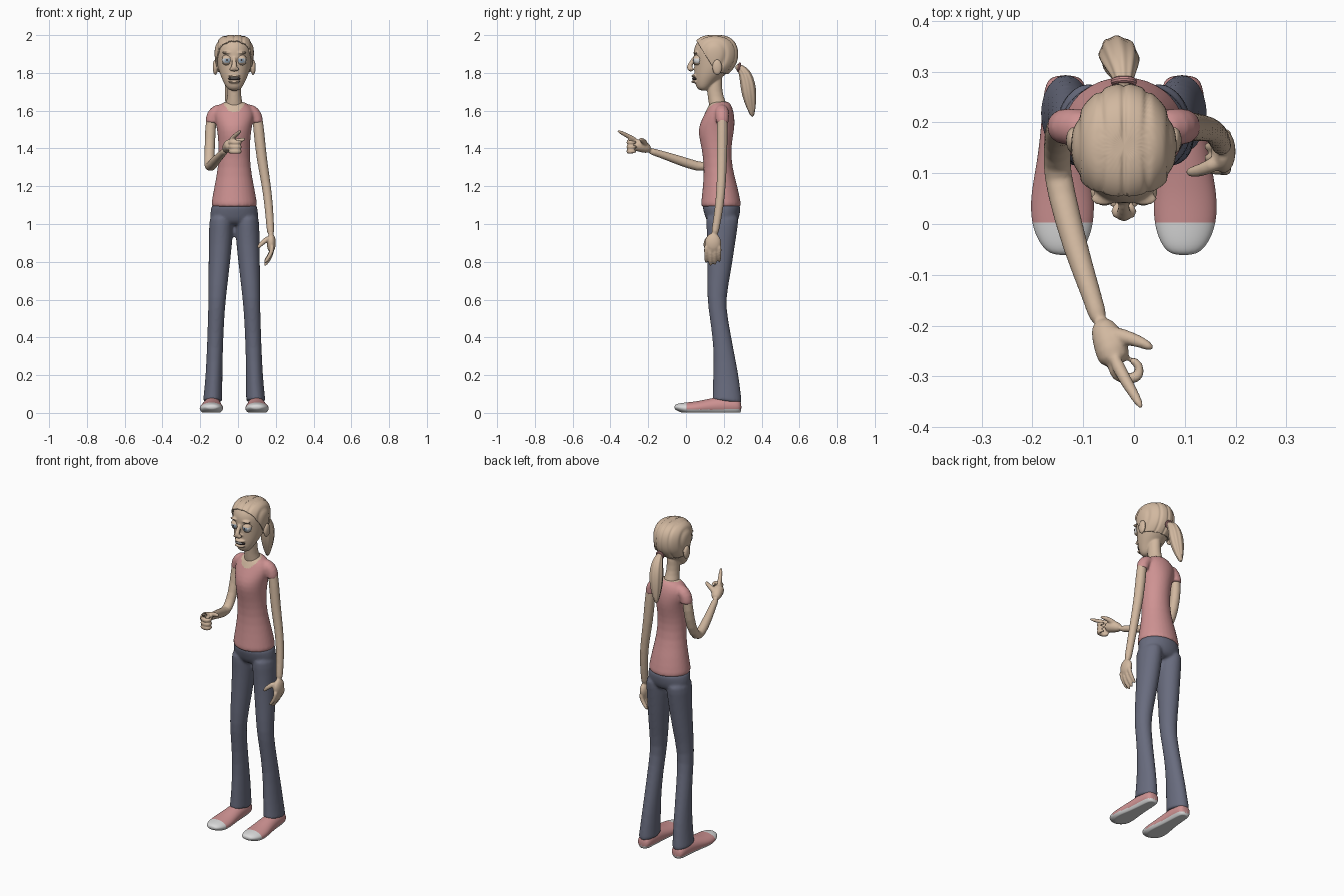
import bpy, bmesh, math
from mathutils import Vector

if "Cube" in bpy.data.objects:
    bpy.data.objects.remove(bpy.data.objects["Cube"], do_unlink=True)

MID = -0.02  # the body's plane of symmetry


def material(name, red, green, blue):
    mat = bpy.data.materials.new(name)
    mat.use_nodes = True
    mat.diffuse_color = (red, green, blue, 1)
    mat.node_tree.nodes["Principled BSDF"].inputs["Base Color"].default_value = (red, green, blue, 1)
    return mat


skin = material("beige skin", .64, .48, .35)
rose = material("dusty rose", .62, .29, .29)
denim = material("grey blue denim", .14, .15, .21)
white = material("off white", .7, .7, .7)
iris = material("pale blue", .3, .4, .5)
dark = material("dark brown", .04, .03, .03)


def finish(name, bm, mat, levels=1):
    mesh = bpy.data.meshes.new(name)
    bmesh.ops.recalc_face_normals(bm, faces=bm.faces)
    for face in bm.faces:
        face.smooth = True
    bm.to_mesh(mesh)
    bm.free()
    mesh.materials.append(mat)
    obj = bpy.data.objects.new(name, mesh)
    bpy.context.collection.objects.link(obj)
    if levels:
        obj.modifiers.new("Subdivision", "SUBSURF").levels = levels
        obj.modifiers["Subdivision"].render_levels = levels
    return obj


def skin_rings(name, rings, mat, levels=1):
    bm = bmesh.new()
    loops = [[bm.verts.new(co) for co in ring] for ring in rings]
    count = len(loops[0])
    for lower, upper in zip(loops, loops[1:]):
        for i in range(count):
            j = (i + 1) % count
            bm.faces.new((lower[i], lower[j], upper[j], upper[i]))
    bm.faces.new(loops[0])
    bm.faces.new(loops[-1])
    return finish(name, bm, mat, levels)


def angles(sides):
    return [math.tau * i / sides for i in range(sides)]


def loft(name, sections, mat, along_y=False, sides=16, levels=1, tilt=0):
    """Sections are (station, x, low, high, half width); the tilt is for the last one."""
    rings = []
    for n, (station, x, low, high, half) in enumerate(sections):
        ring = []
        for a in angles(sides):
            depth = (low + high) / 2 + (high - low) / 2 * math.sin(a)
            side = x + half * math.cos(a)
            slope = tilt * math.sin(a) if n == len(sections) - 1 else 0
            ring.append((side, station, depth) if along_y else (side, depth, station + slope))
        rings.append(ring)
    return skin_rings(name, rings, mat, levels)


def tube(name, path, mat, sides=12, ridge=0):
    points = [Vector(p[:3]) for p in path]
    span = (points[-1] - points[0]).normalized()
    ref = Vector((1, 0, 0)) if abs(span.x) < .7 else Vector((0, 0, 1))
    rings = []
    for i, p in enumerate(path):
        ahead = points[min(i + 1, len(points) - 1)] - points[max(i - 1, 0)]
        u = ahead.cross(ref).normalized()
        v = ahead.cross(u).normalized()
        rings.append([points[i] + (u * math.cos(a) + v * math.sin(a)) * p[3]
                      * (1 + ridge * math.cos(a * sides / 4)) for a in angles(sides)])
    return skin_rings(name, rings, mat)


def ball(name, center, size, mat):
    bm = bmesh.new()
    bmesh.ops.create_uvsphere(bm, u_segments=24, v_segments=16, radius=1)
    for v in bm.verts:  # poles point forwards
        v.co = Vector((v.co.x * size[0], -v.co.z * size[1], v.co.y * size[2])) + Vector(center)
    return finish(name, bm, mat, 0)


def bake(objs):
    bpy.ops.object.select_all(action="DESELECT")
    for obj in objs:
        obj.select_set(True)
    bpy.context.view_layer.objects.active = objs[0]
    bpy.ops.object.convert(target="MESH")


def fuse(name, objs, mat, voxel):
    bake(objs)
    bpy.ops.object.join()
    obj = bpy.context.object
    obj.name = name
    remesh = obj.modifiers.new("Remesh", "REMESH")
    remesh.mode, remesh.voxel_size, remesh.use_smooth_shade = "VOXEL", voxel, True
    obj.modifiers.new("Smooth", "SMOOTH").iterations = 3
    bake([obj])
    obj.data.materials.clear()
    obj.data.materials.append(mat)
    return obj


def paint(obj, mat, rule):
    obj.data.materials.append(mat)
    for poly in obj.data.polygons:
        if rule(poly.center):
            poly.material_index = len(obj.data.materials) - 1


# Shirt with cap sleeves and a round neckline
parts = [loft("torso", [(z, MID, low, high, half) for z, low, high, half in (
    (1.085, .076, .296, .126), (1.1, .076, .295, .126), (1.2, .088, .275, .107),
    (1.3, .095, .245, .087), (1.4, .082, .24, .084), (1.47, .064, .252, .089),
    (1.52, .066, .26, .096), (1.57, .09, .258, .11), (1.61, .11, .25, .105),
    (1.64, .125, .235, .07), (1.65, .14, .22, .04))], rose)]
for s in (-1, 1):
    parts.append(tube("sleeve", [(MID + s * x, y, z, r) for x, y, z, r in (
        (.05, .185, 1.605, .034), (.09, .19, 1.6, .04), (.115, .192, 1.575, .037),
        (.118, .192, 1.54, .036), (.118, .192, 1.535, .035))], rose))
shirt = fuse("shirt", parts, rose, .007)
paint(shirt, skin, lambda c: c.z > 1.58 and math.hypot((c.x - MID) / .056, (c.y - .16) / .057) < 1)

# Jeans
parts = [loft("hips", [(z, MID, low, high, half) for z, low, high, half in (
    (1.11, .085, .288, .12), (1.09, .085, .291, .124), (1.05, .095, .288, .132),
    (1.01, .11, .275, .125), (.99, .14, .25, .09))], denim)]
for s in (-1, 1):
    parts.append(loft("leg", [(z, MID + s * x, low, high, half) for z, x, low, high, half in (
        (1.06, .068, .1, .285, .06), (1, .069, .105, .278, .066), (.9, .072, .113, .262, .063),
        (.75, .082, .113, .24, .056), (.6, .091, .11, .21, .047), (.5, .096, .126, .222, .044),
        (.35, .102, .146, .25, .043), (.2, .107, .143, .28, .045), (.1, .112, .14, .292, .05),
        (.065, .114, .137, .297, .052), (.06, .114, .137, .297, .052))], denim, tilt=-.018))
fuse("jeans", parts, denim, .008)

# Shoes with white soles and toe caps
for s, side in ((1, "left"), (-1, "right")):
    shoe = loft(side + "_shoe", [(y, MID + s * x, low, high, half) for y, x, low, high, half in (
        (-.062, .118, .02, .04, .022), (-.045, .119, .01, .05, .045), (0, .121, -.01, .056, .064),
        (.06, .121, -.012, .062, .064), (.12, .118, -.012, .076, .054), (.2, .116, -.012, .09, .047),
        (.27, .115, -.01, .085, .044), (.294, .115, 0, .06, .028))], rose, True, levels=2)
    bake([shoe])
    for v in shoe.data.vertices:
        v.co.z = max(v.co.z, .002)
    paint(shoe, white, lambda c: c.z < .018 or c.y < .008)

# Left arm hanging, with relaxed fingers
parts = [tube("arm", [(.098, .192, 1.6, .028), (.11, .192, 1.5, .03), (.124, .19, 1.35, .029),
                      (.148, .188, 1.22, .025), (.163, .178, 1.1, .024), (.171, .158, .98, .021),
                      (.174, .15, .94, .02)], skin),
         ball("palm", (.176, .143, .9), (.024, .043, .052), skin),
         tube("thumb", [(.17, .125, .93, .017), (.14, .108, .91, .014),
                        (.115, .102, .888, .012), (.104, .102, .87, .007)], skin)]
for i in range(4):
    y, drop = .107 + .023 * i, .015 * abs(i - 1.3)
    parts.append(tube("finger", [(.182, y, .89, .013), (.18, y, .845 + drop / 2, .012),
                                 (.16, y, .8 + drop, .011), (.138, y, .772 + drop, .008)], skin))
fuse("left_arm", parts, skin, .005)

# Right arm bent forwards, with a pointing hand
parts = [tube("arm", [(-.137, .192, 1.6, .028), (-.147, .19, 1.5, .03), (-.15, .165, 1.38, .028),
                      (-.153, .12, 1.305, .028), (-.146, .07, 1.3, .029), (-.115, -.05, 1.342, .026),
                      (-.08, -.15, 1.375, .019), (-.066, -.2, 1.39, .02)], skin),
         tube("palm", [(-.068, -.19, 1.39, .019), (-.055, -.215, 1.405, .032),
                       (-.042, -.25, 1.418, .036), (-.036, -.28, 1.42, .03)], skin),
         tube("index", [(-.04, -.26, 1.44, .015), (-.022, -.3, 1.462, .013),
                        (0, -.335, 1.48, .011), (.017, -.366, 1.496, .007)], skin),
         tube("thumb", [(-.05, -.215, 1.415, .018), (-.02, -.222, 1.435, .016),
                        (.015, -.232, 1.445, .012), (.04, -.247, 1.45, .008)], skin)]
for i in range(3):
    z = 1.432 - .024 * i
    parts.append(tube("finger", [(-.045, -.27, z, .013), (-.035, -.303, z, .013), (-.005, -.306, z, .013),
                                 (.012, -.3, z, .012), (.012, -.275, z, .01), (-.01, -.265, z, .008)], skin))
fuse("right_arm", parts, skin, .005)

# Head with neck, nose, ears and lips
skull = [(z, MID, low, high, half) for z, low, high, half in (
    (1.706, .075, .108, .022), (1.72, .054, .13, .042), (1.755, .046, .165, .06),
    (1.79, .043, .21, .076), (1.83, .042, .25, .088), (1.87, .04, .268, .094),
    (1.92, .036, .27, .097), (1.96, .052, .255, .088), (1.984, .08, .225, .066), (1.993, .12, .185, .03))]
parts = [loft("skull", skull, skin, levels=2),
         loft("neck", [(z, MID, low, high, half) for z, low, high, half in (
             (1.8, .11, .2, .036), (1.73, .107, .188, .036), (1.67, .115, .2, .037),
             (1.63, .12, .22, .048), (1.59, .13, .21, .05))], skin),
         tube("nose", [(MID, y, z, r) for y, z, r in (
             (.045, 1.885, .01), (.03, 1.855, .012), (.012, 1.828, .018), (.035, 1.808, .014))], skin)]
for s in (-1, 1):
    parts += [ball("ear", (MID + s * .1, .165, 1.83), (.014, .026, .042), skin),
              ball("nostril", (MID + s * .014, .025, 1.82), (.011, .015, .01), skin),
              ball("brow", (MID + s * .04, .05, 1.907), (.027, .014, .006), skin)]
for z in (1.784, 1.754):
    parts.append(ball("lip", (MID, .045, z), (.032, .018, .008), skin))
fuse("head", parts, skin, .005)
ball("mouth", (MID, .05, 1.769), (.032, .017, .01), dark)
ball("teeth", (MID, .049, 1.772), (.025, .018, .006), white)

# Eyes with painted irises and heavy upper lids
for s, side in ((1, "left"), (-1, "right")):
    center = Vector((MID + s * .038, .064, 1.868))
    eye = ball(side + "_eye", center, (.026, .026, .026), white)
    paint(eye, iris, lambda c: (center.y - c.y) > .0225)
    paint(eye, dark, lambda c: (center.y - c.y) > .025)
    lid = ball(side + "_eyelid", center, (.029, .029, .029), skin)
    for sign in (1, -1):
        rim = lid.copy()
        rim.data = lid.data.copy()
        rim.name = side + ("_upper_lid" if sign > 0 else "_lower_lid")
        bpy.context.collection.objects.link(rim)
        bm = bmesh.new()
        bm.from_mesh(rim.data)
        bmesh.ops.bisect_plane(bm, geom=bm.verts[:] + bm.edges[:] + bm.faces[:], clear_inner=True,
                               plane_co=center + Vector((0, 0, .009 if sign > 0 else -.016)),
                               plane_no=(0, 0, sign))
        bm.to_mesh(rim.data)
        bm.free()
    bpy.data.objects.remove(lid)

# Combed-back hair cap with grooves
hair = loft("hair", skull, skin, sides=32, levels=2)
bake([hair])
bm = bmesh.new()
bm.from_mesh(hair.data)
bm.normal_update()
for v, normal in [(v, v.normal.copy()) for v in bm.verts]:
    v.co += normal * (.009 - .005 * abs(math.cos((v.co.x - MID) * 75)) ** 14)
for point, direction in (((0, .06, 1.962), (0, .12, .075)), ((0, .14, 1.81), (0, .2, 1))):
    bmesh.ops.bisect_plane(bm, geom=bm.verts[:] + bm.edges[:] + bm.faces[:], clear_inner=True,
                           plane_co=point, plane_no=direction)
bm.to_mesh(hair.data)
bm.free()
hair.modifiers.new("Solidify", "SOLIDIFY").thickness = .008

# Ponytail and its band
tube("ponytail", [(MID, .262, 1.835, .014), (MID, .285, 1.83, .018), (-.024, .312, 1.8, .032),
                  (-.028, .328, 1.74, .039), (-.033, .335, 1.68, .037), (-.04, .345, 1.62, .024),
                  (-.045, .352, 1.565, .008)], skin, sides=32, ridge=.07)
bpy.ops.mesh.primitive_torus_add(location=(MID, .28, 1.83), rotation=(math.radians(75), 0, 0),
                                 major_radius=.019, minor_radius=.007, major_segments=24, minor_segments=10)
band = bpy.context.object
band.name = "hair_band"
band.data.materials.append(rose)
bpy.ops.object.shade_smooth_by_angle()
